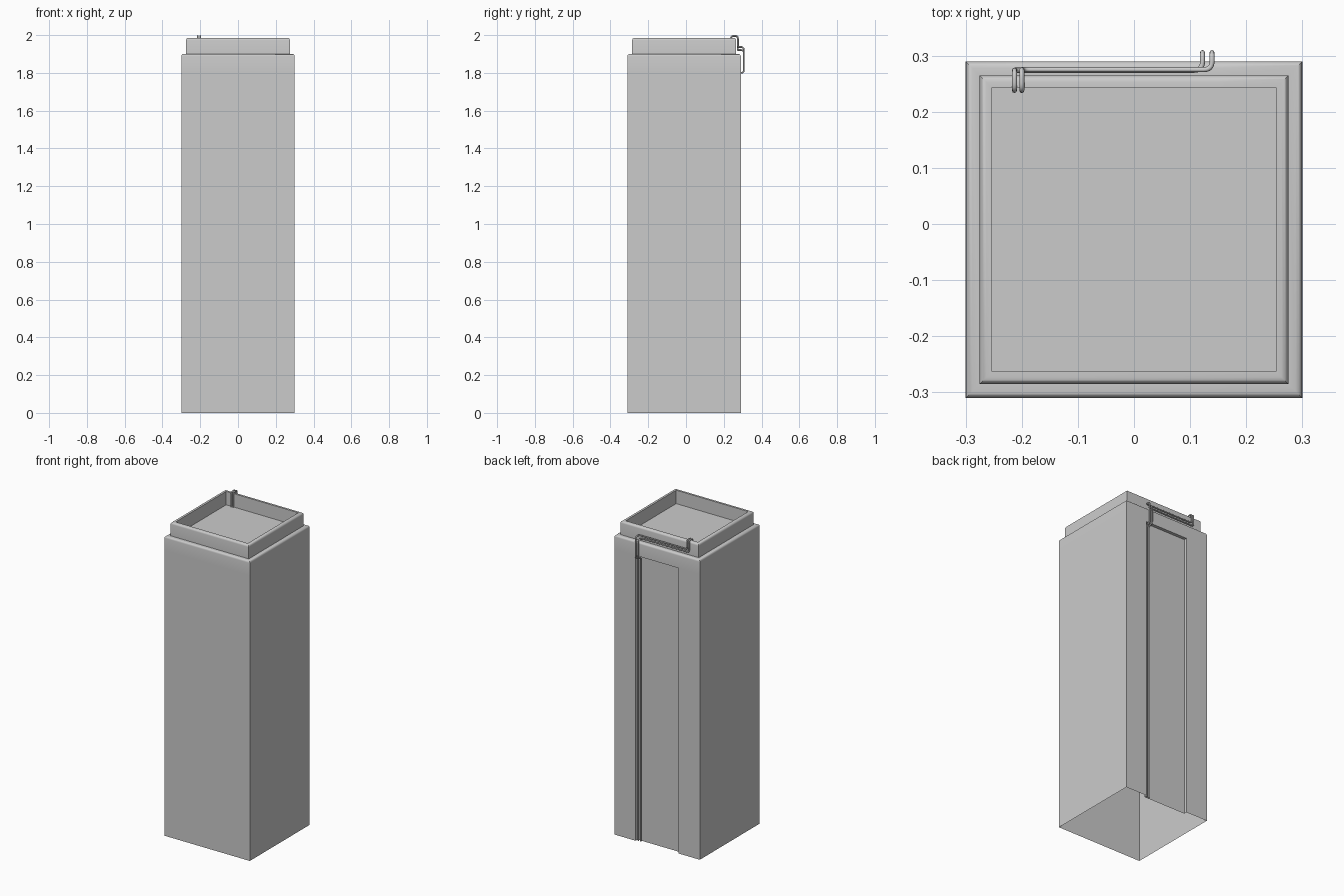
import bpy, bmesh
from mathutils import Vector

if "Cube" in bpy.data.objects:
    bpy.data.objects.remove(bpy.data.objects["Cube"])

CY = -0.01          # body centre in y
HALF = 0.30         # body half width
NX, ND, NZ = 0.15, 0.02, 1.81   # back channel: half width, depth, top


def finish(obj, angle=0.6):
    bpy.ops.object.select_all(action='DESELECT')
    bpy.context.view_layer.objects.active = obj
    obj.select_set(True)
    bpy.ops.object.shade_smooth_by_angle(angle=angle)


def loft(bm, a, b):
    n = len(a)
    for i in range(n):
        j = (i + 1) % n
        bm.faces.new((a[i], a[j], b[j], b[i]))


# Cabinet shell: open underneath, back channel, stepped collar, sunken tray
def make_cabinet():
    bm = bmesh.new()

    def ring(inset, z, notch=False):
        h = HALF - inset
        f, b = CY - h, CY + h
        pts = [(-h, f), (h, f), (h, b), (NX, b)]
        if notch:
            pts += [(NX, b - ND), (-NX, b - ND)]
        pts += [(-NX, b), (-h, b)]
        return [bm.verts.new((x, y, z)) for x, y in pts]

    low, high = ring(0, 0, True), ring(0, NZ, True)
    loft(bm, low, high)
    bm.faces.new((high[3], high[4], high[5], high[6]))   # channel ceiling

    # inset / height profile above the channel
    profile = [(0, 1.888), (0.001, 1.893), (0.004, 1.897), (0.0075, 1.899),
               (0.012, 1.90), (0.025, 1.90), (0.025, 1.973), (0.026, 1.978),
               (0.029, 1.982), (0.032, 1.984), (0.037, 1.985),
               (0.047, 1.985), (0.047, 1.90)]
    prev = high[:4] + high[6:]
    for inset, z in profile:
        cur = ring(inset, z)
        loft(bm, prev, cur)
        prev = cur
    bm.faces.new(prev)                                   # tray floor

    # drop the flat face between channel top and wall (none is doubled)
    bmesh.ops.recalc_face_normals(bm, faces=bm.faces)
    me = bpy.data.meshes.new("cabinet_shell")
    bm.to_mesh(me)
    bm.free()
    obj = bpy.data.objects.new("cabinet_shell", me)
    bpy.context.collection.objects.link(obj)
    finish(obj)


# Round every corner of a path with a short curve
def rounded(points, radius, steps=6):
    p = [Vector(q) for q in points]
    out = [p[0]]
    for a, c, b in zip(p, p[1:], p[2:]):
        da, db = a - c, b - c
        s = c + da.normalized() * min(radius, da.length * 0.49)
        e = c + db.normalized() * min(radius, db.length * 0.49)
        for i in range(steps + 1):
            t = i / steps
            out.append(s * (1 - t) ** 2 + c * 2 * t * (1 - t) + e * t * t)
    return out + [p[-1]]


# Pipe: from tray, over rim, along the collar, out and down the back channel
def make_pipe(name, x_hook, x_drop, z_run, y_run):
    path = rounded([(x_hook, 0.238, 1.90), (x_hook, 0.238, 1.9955),
                    (x_hook, y_run, 1.9955), (x_hook, y_run, z_run),
                    (x_drop, y_run, z_run), (x_drop, 0.3055, z_run),
                    (x_drop, 0.3055, 1.80), (x_drop, 0.278, 1.80),
                    (x_drop, 0.278, 0)], 0.015)
    cu = bpy.data.curves.new(name, 'CURVE')
    cu.dimensions = '3D'
    cu.bevel_depth = 0.0045
    cu.bevel_resolution = 2
    cu.use_fill_caps = True
    sp = cu.splines.new('POLY')
    sp.points.add(len(path) - 1)
    for pt, co in zip(sp.points, path):
        pt.co = (*co, 1)
    sp.use_smooth = True
    bpy.context.collection.objects.link(bpy.data.objects.new(name, cu))


make_cabinet()
make_pipe("lower_pipe", -0.213, 0.122, 1.921, 0.274)
make_pipe("upper_pipe", -0.200, 0.139, 1.937, 0.275)
